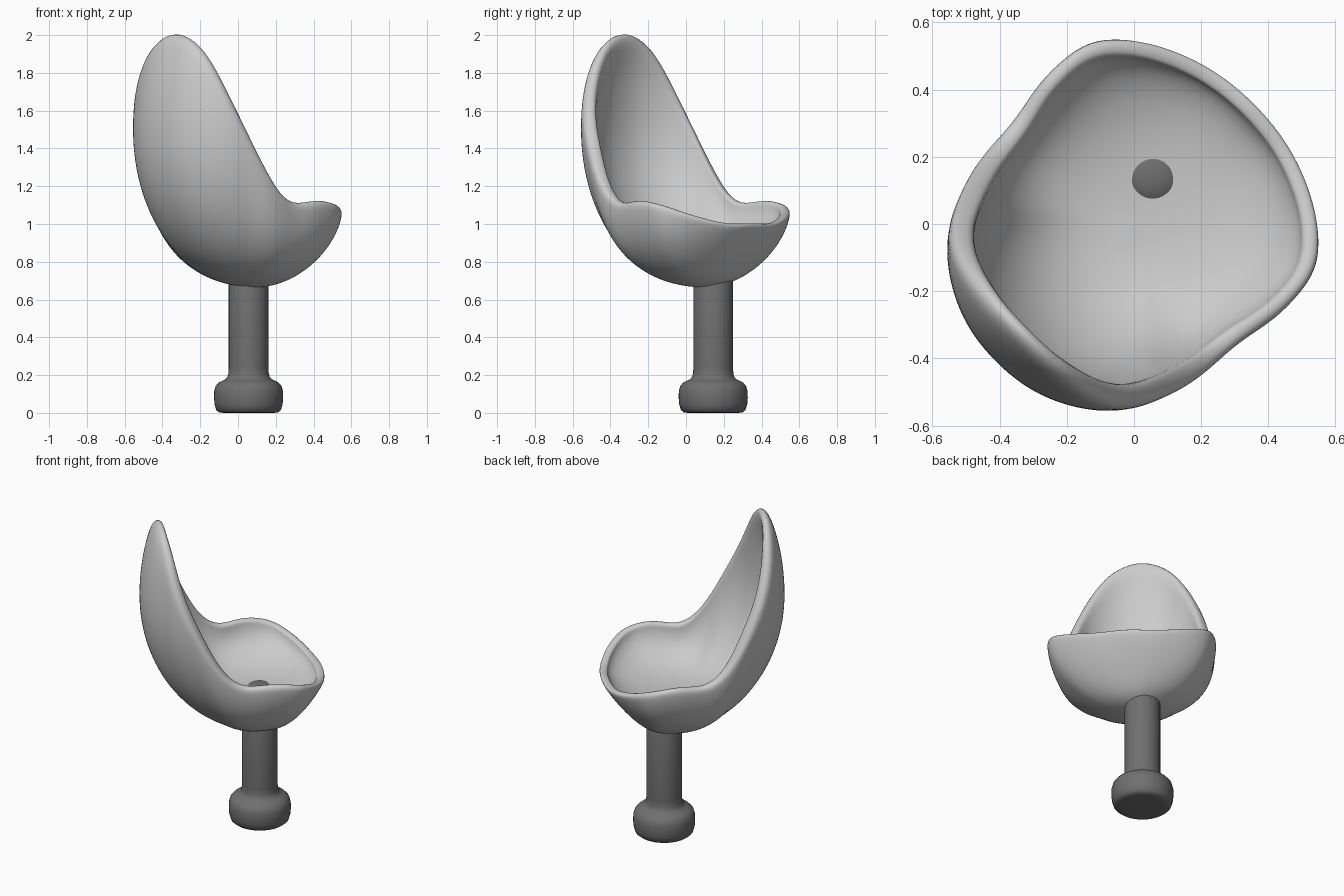
import bpy, math
from math import sin, cos, pi, radians

if "Cube" in bpy.data.objects:
    bpy.data.objects.remove(bpy.data.objects["Cube"])


def material(name, grey):
    m = bpy.data.materials.new(name)
    m.diffuse_color = (grey, grey, grey, 1)
    m.use_nodes = True
    m.node_tree.nodes["Principled BSDF"].inputs["Base Color"].default_value = m.diffuse_color
    return m


def make(name, verts, faces, mat):
    me = bpy.data.meshes.new(name)
    me.from_pydata(verts, [], faces)
    me.update()
    ob = bpy.data.objects.new(name, me)
    bpy.context.collection.objects.link(ob)
    me.materials.append(mat)
    for p in me.polygons:
        p.use_smooth = True
    return ob


def curve(table, x):
    """Smooth interpolation through (x, y) pairs, flat at both ends."""
    n = len(table)

    def slope(i):
        if i == 0 or i == n - 1:
            return 0.0
        return (table[i + 1][1] - table[i - 1][1]) / (table[i + 1][0] - table[i - 1][0])
    for i in range(n - 1):
        (x0, y0), (x1, y1) = table[i], table[i + 1]
        if x <= x1 + 1e-6:
            h = x1 - x0
            t = (x - x0) / h
            return (y0 * (2*t**3 - 3*t*t + 1) + slope(i) * h * (t**3 - 2*t*t + t)
                    + y1 * (3*t*t - 2*t**3) + slope(i + 1) * h * (t**3 - t*t))
    return table[-1][1]


shell_grey = material("light grey", 0.6)
stem_grey = material("dark grey", 0.16)

# Seat shell: outline radius and rim height by angle away from the seat's front
RADIUS = [(0, .517), (26, .531), (48, .556), (59, .56), (74, .52), (95, .474),
          (118, .512), (135, .552), (146, .57), (166, .584), (180, .584)]
RIM = [(0, 1.005), (20, 1.005), (40, 1.045), (60, 1.105), (74, 1.125), (95, 1.115),
       (108, 1.18), (120, 1.33), (135, 1.59), (146, 1.79), (156, 1.92), (168, 1.995), (180, 2.018)]
LOW = [(0, 1.0), (60, 1.1), (120, 1.32), (180, 1.5)]    # curvature of the underside
WALL = [(0, .055), (90, .055), (130, .076), (180, .076)]
SEGS, RINGS, DOME = 56, 12, 0.95


def bowl(bottom, inside, power, shift, cut):
    """Rings of one side of the shell, from the bottom point up to the rim."""
    vs = [(shift, shift, bottom)]
    for i in range(1, RINGS + 1):
        for j in range(SEGS):
            th = 360 * j / SEGS
            a = min(th, 360 - th)
            inset = inside * curve(WALL, a)
            rim = curve(RIM, a)
            wide = min(rim, 1.5)                    # height of the widest point
            phi = (pi / 2 + math.asin((rim - wide) / DOME)) * i / RINGS
            s = max(sin(phi), 0)
            r = curve(RADIUS, a)
            if phi < pi / 2:
                r += (0.545 - r) * (1 - s * s)      # the waist fades out lower down
                flat = 1 - cut * sin(2 * phi) * max(0, cos(radians(1.6 * a))) * (a < 57)
                rad = (r - inset) * s ** power * flat
                w = wide * s + curve(LOW, a) * (1 - s)
                z = bottom + (w - bottom) * (1 - cos(phi))
                off = shift * (1 - s) ** 1.5
            else:
                rad, z, off = (r - inset) * s, wide - (DOME - 0.025 * inside) * cos(phi), 0
            d = radians(th + 45)                    # seat faces the +x +y diagonal
            vs.append((rad * cos(d) + off, rad * sin(d) + off, z))
    return vs


outer = bowl(0.664, 0, 1.0, 0.09, 0.16)
inner = bowl(0.876, 1, 0.8, 0.02, 0)
N = len(outer)
faces = []
for j in range(SEGS):
    k = (j + 1) % SEGS
    faces += [(0, 1 + k, 1 + j), (N, N + 1 + j, N + 1 + k)]
    for i in range(RINGS - 1):
        b = 1 + i * SEGS
        quad = (b + j, b + k, b + SEGS + k, b + SEGS + j)
        faces += [quad, tuple(N + q for q in reversed(quad))]
    e = 1 + (RINGS - 1) * SEGS                      # rim joins both sides
    faces.append((e + j, e + k, N + e + k, N + e + j))
seat = make("seat_shell", outer + inner, faces, shell_grey)
sub = seat.modifiers.new("smooth", 'SUBSURF')
sub.levels = sub.render_levels = 2


def lathe(name, profile, mat, cx=0.056, cy=0.144, segs=48):
    """Turned part; profile runs from the bottom to the top."""
    vs, fs = [], []
    for r, z in profile:
        vs += [(cx + r * cos(2*pi*j/segs), cy + r * sin(2*pi*j/segs), z) for j in range(segs)]
    for i in range(len(profile) - 1):
        for j in range(segs):
            k = (j + 1) % segs
            fs.append((i*segs + j, i*segs + k, (i+1)*segs + k, (i+1)*segs + j))
    n = (len(profile) - 1) * segs
    fs.append(tuple(reversed(range(segs))))
    fs.append(tuple(range(n, n + segs)))
    ob = make(name, vs, fs, mat)
    bpy.ops.object.select_all(action='DESELECT')
    ob.select_set(True)
    bpy.context.view_layer.objects.active = ob
    bpy.ops.object.shade_smooth_by_angle(angle=radians(50))
    return ob


# Rounded foot flowing into the stem
lathe("foot", [(.13, 0), (.155, .002), (.171, .015), (.18, .045), (.183, .08), (.182, .115),
               (.174, .143), (.158, .161), (.137, .171), (.122, .179), (.112, .191),
               (.107, .208), (.105, .235)], stem_grey)
# Stem with a domed top that just shows in the seat
lathe("stem", [(.105, .235), (.105, .825), (.092, .858), (.066, .879), (.035, .888),
               (.004, .890)], stem_grey)
